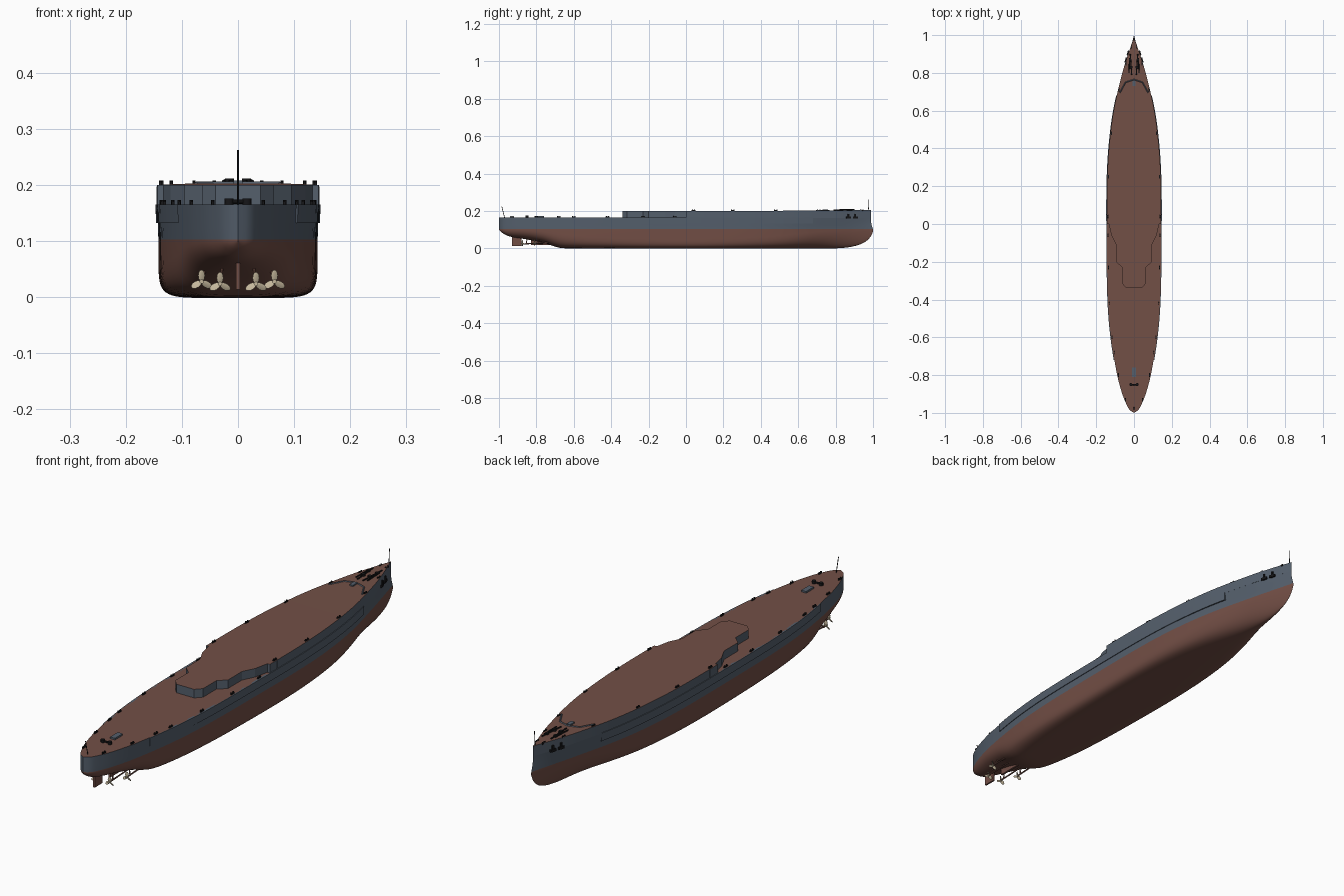
import bpy, bmesh, math
from mathutils import Vector

old = bpy.data.objects.get("Cube")
if old:
    bpy.data.objects.remove(old, do_unlink=True)


def material(name, r, g, b):
    m = bpy.data.materials.new(name)
    m.use_nodes = True
    m.diffuse_color = (r, g, b, 1)
    bsdf = m.node_tree.nodes["Principled BSDF"]
    bsdf.inputs["Base Color"].default_value = (r, g, b, 1)
    bsdf.inputs["Roughness"].default_value = 0.7
    return m


RED = material("hull_red", .17, .077, .06)
DECK = material("deck_brown", .17, .08, .062)
GREY = material("navy_grey", .09, .115, .15)
BLACK = material("fitting_black", .008, .008, .009)
BRONZE = material("propeller_bronze", .55, .47, .33)

WATER, MAIN, FORE = .103, .165, .2


def curve(table):
    """Smooth interpolation through (y, value) knots."""
    def slope(i):
        a, b = table[max(i - 1, 0)], table[min(i + 1, len(table) - 1)]
        return (b[1] - a[1]) / (b[0] - a[0])

    def f(y):
        for i in range(len(table) - 1):
            (a, va), (b, vb) = table[i], table[i + 1]
            if y <= b or i == len(table) - 2:
                h = b - a
                t = min(max((y - a) / h, 0), 1)
                s = t * t * (3 - 2 * t)
                return (va + (vb - va) * s + h * t * (1 - t) ** 2 * slope(i)
                        - h * t * t * (1 - t) * slope(i + 1))
    return f


deck_half = curve([(-1, 0), (-.985, .022), (-.95, .042), (-.9, .062), (-.8, .089), (-.6, .122),
                   (-.4, .138), (-.1, .143), (.2, .143), (.4, .133), (.6, .108), (.8, .062),
                   (.9, .033), (1, 0)])
keel_z = curve([(-1, .1), (-.985, .085), (-.95, .066), (-.85, .048), (-.76, .03), (-.68, .004),
                (-.6, 0), (.78, 0), (.88, .008), (.95, .03), (.985, .06), (1, .09)])
fullness = curve([(-1, 2), (-.8, 2.5), (-.5, 5), (0, 7), (.4, 5), (.7, 2.2), (1, 1.6)])


def finish(name, bm, mats, rule=None, smooth=False):
    bmesh.ops.remove_doubles(bm, verts=bm.verts, dist=.00005)
    bmesh.ops.recalc_face_normals(bm, faces=bm.faces)
    if rule:
        for f in bm.faces:
            f.material_index = rule(f)
    me = bpy.data.meshes.new(name)
    bm.to_mesh(me)
    bm.free()
    ob = bpy.data.objects.new(name, me)
    bpy.context.collection.objects.link(ob)
    for m in mats:
        me.materials.append(m)
    if smooth:
        bpy.ops.object.select_all(action='DESELECT')
        ob.select_set(True)
        bpy.context.view_layer.objects.active = ob
        bpy.ops.object.shade_smooth_by_angle(angle=math.radians(35))
    return ob


def loft(name, rings, mats, rule, smooth=True):
    bm = bmesh.new()
    rows = [[bm.verts.new(p) for p in ring] for ring in rings]
    n = len(rows[0])
    for a, b in zip(rows, rows[1:]):
        for i in range(n):
            j = (i + 1) % n
            bm.faces.new((a[i], a[j], b[j], b[i]))
    for row in (rows[0], rows[-1]):
        if max(v.co.x for v in row) > .001:
            bm.faces.new(row)
    return finish(name, bm, mats, rule, smooth)


def ring(half):
    return [(-x, y, z) for x, y, z in reversed(half)] + half


def stem(y, z):
    # the stem draws back above the waterline
    return y - .012 * min(1, max(0, (z - .1) / .04)) * max(0, (y - .8) / .2)


def hull_half(y):
    top, low, n = deck_half(y), keel_z(y), fullness(y)
    wl = top * (.985 - .25 * max(0, (y - .3) / .7) ** 2)
    pts = []
    for i in range(15):
        a = math.pi / 2 * i / 14
        x = wl * max(0, math.sin(a)) ** (2 / n)
        z = WATER - (WATER - low) * max(0, math.cos(a)) ** (2 / n)
        pts.append((x, stem(y, z), z))
    for t in (.35, .7, 1):
        z = WATER + (MAIN - WATER) * t
        pts.append((wl + (top - wl) * t, stem(y, z), z))
    return pts


def is_deck(f):
    return f.normal.z > .9 and f.calc_center_median().z > MAIN - .005


def hull_rule(f):
    return 2 if is_deck(f) else (0 if f.calc_center_median().z < WATER else 1)


# hull and raised forecastle
stations = [-math.cos(math.pi * i / 72) for i in range(73)]
loft("hull", [ring(hull_half(y)) for y in stations], [RED, GREY, DECK], hull_rule)
fore = [y for y in stations if y > -.001]
loft("forecastle",
     [ring([(deck_half(y), stem(y, z), z) for z in (MAIN - .002, FORE + .005 * y * y)]) for y in fore],
     [GREY, DECK], lambda f: int(is_deck(f) and f.calc_center_median().z > .19))

# stepped deckhouse running aft of the forecastle
steps = [(.04, -.34), (.063, -.315), (.063, -.23), (.095, -.2), (.095, -.11), (.12, -.06), (.135, .01)]
bm = bmesh.new()
outline = [bm.verts.new((x, y, MAIN - .003)) for x, y in steps + [(-x, y) for x, y in reversed(steps)]]
base = bm.faces.new(outline)
up = bmesh.ops.extrude_face_region(bm, geom=[base])["geom"]
bmesh.ops.translate(bm, verts=[v for v in up if isinstance(v, bmesh.types.BMVert)],
                    vec=(0, 0, FORE - MAIN + .003))
finish("deckhouse", bm, [GREY, DECK], lambda f: int(is_deck(f)))

# armour belt on each side
for side, word in ((1, "left"), (-1, "right")):
    rows = []
    for i in range(41):
        y = -.72 + 1.4 * i / 40
        w = deck_half(y)
        rows.append([(side * (w + d), y, z)
                     for d, z in ((-.006, .132), (.002, .132), (.003, MAIN), (-.006, MAIN))])
    loft(word + "_belt", rows, [GREY], None)


def box(name, mat, centre, size, turn=0):
    bm = bmesh.new()
    bmesh.ops.create_cube(bm, size=1)
    for v in bm.verts:
        v.co = Vector(a * b for a, b in zip(v.co, size))
    ob = finish(name, bm, [mat])
    ob.location = centre
    ob.rotation_euler.z = turn
    return ob


def rod(name, mat, a, b, r, sides=8):
    a, b = Vector(a), Vector(b)
    bm = bmesh.new()
    bmesh.ops.create_cone(bm, cap_ends=True, segments=sides, radius1=r, radius2=r, depth=(b - a).length)
    ob = finish(name, bm, [mat], smooth=True)
    ob.location = (a + b) / 2
    ob.rotation_euler = (b - a).to_track_quat('Z', 'Y').to_euler()
    return ob


def propeller(name, x, y, z, r):
    # hub with three broad twisted blades
    rod(name + "_hub", BRONZE, (x, y - .008, z), (x, y + .008, z), .004)
    for k in range(3):
        bm = bmesh.new()
        bmesh.ops.create_uvsphere(bm, u_segments=10, v_segments=6, radius=1)
        for v in bm.verts:
            v.co = Vector((v.co.x * r * .3, v.co.y * .0015 + v.co.x * .003, (v.co.z + 1) * r / 2))
        ob = finish(name + "_blade", bm, [BRONZE], smooth=True)
        ob.location = (x, y, z)
        ob.rotation_euler.y = math.tau * k / 3


# paired running gear, ground tackle and mooring fittings
for side, word in ((1, "left"), (-1, "right")):
    for tag, x, y, z in (("inner", .032, -.875, .024), ("outer", .065, -.81, .028)):
        propeller(f"{word}_{tag}_propeller", side * x, y, z, .021)
        rod(f"{word}_{tag}_shaft", RED, (side * x, y, z), (side * x * .95, y + .17, z + .006), .003)
        rod(f"{word}_{tag}_strut", RED, (side * x, y + .02, z), (side * x * .8, y + .03, .07), .0025)
    for y in (.868, .905):
        x = side * deck_half(y)
        box(word + "_anchor_shank", BLACK, (x, y, .172), (.008, .008, .026), side * .3)
        box(word + "_anchor_flukes", BLACK, (x, y, .165), (.009, .026, .01), side * .3)
    rod(word + "_chain", BLACK, (side * .012, .79, .206), (side * .02, .9, .207), .003)
    rod(word + "_outer_chain", BLACK, (side * .026, .8, .206), (side * .024, .88, .207), .003)
    rod(word + "_capstan", BLACK, (side * .015, .83, .2), (side * .015, .83, .212), .008, 12)
    rod(word + "_windlass", BLACK, (side * .018, .87, .2), (side * .018, .87, .211), .006, 12)
    rod(word + "_stern_capstan", BLACK, (side * .016, -.85, MAIN), (side * .016, -.85, .176), .008, 12)
    rod(word + "_breakwater", GREY, (0, .765, .203), (side * .045, .75, .203), .003, 4)
    rod(word + "_breakwater_wing", GREY, (side * .045, .75, .203), (side * .075, .695, .203), .003, 4)
    box(word + "_boat_recess", GREY, (side * .1435, .05, .18), (.003, .006, .035))
    for y in (.94, .85, .71, .48, .25, .04, -.06, -.23, -.42, -.6, -.68, -.8, -.93):
        deck = FORE if y > 0 else MAIN
        x = side * (deck_half(y) - .006)
        box(word + "_bollard_base", BLACK, (x, y, deck + .002), (.005, .02, .005))
        for d in (-.006, .006):
            rod(word + "_bollard", BLACK, (x, y + d, deck), (x, y + d, deck + .008), .003)

# centreline fittings
rudder = box("rudder", RED, (0, -.905, .044), (.007, .05, .06))
box("skeg", RED, (0, -.76, .035), (.008, .14, .035))
box("stern_hatch", GREY, (0, -.785, MAIN + .003), (.022, .05, .008))
box("bow_hatch", GREY, (0, .745, FORE + .004), (.016, .03, .008))
rod("stern_winch", BLACK, (-.024, -.85, .17), (.024, -.85, .17), .004)
rod("bow_staff", BLACK, (0, .975, FORE), (0, .978, .262), .0015)
rod("stern_staff", BLACK, (0, -.97, MAIN), (0, -.985, .225), .0015)
